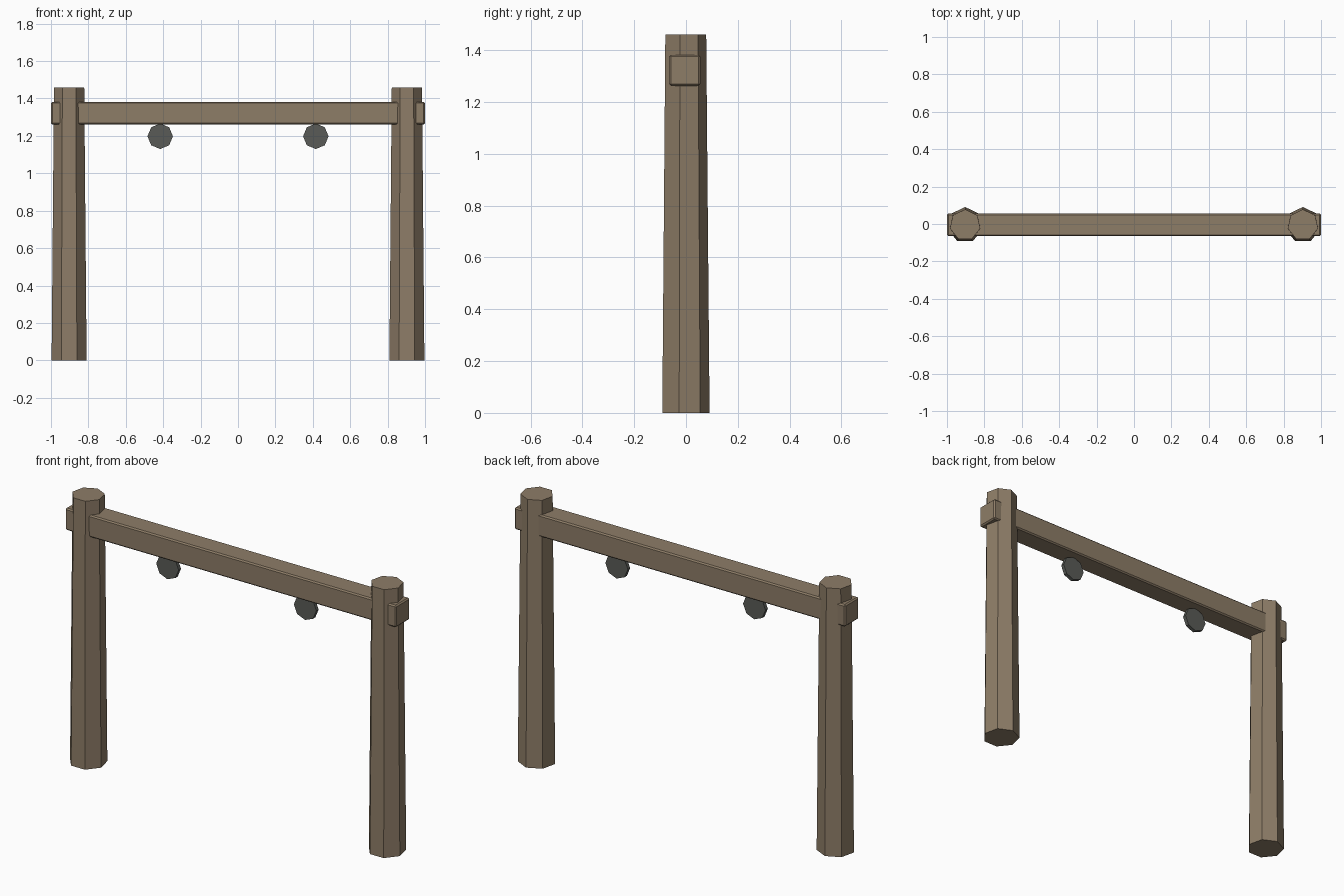
import bpy
from math import pi

cube = bpy.data.objects.get("Cube")
if cube:
    bpy.data.objects.remove(cube, do_unlink=True)


def material(name, colour):
    mat = bpy.data.materials.new(name)
    mat.use_nodes = True
    mat.diffuse_color = (*colour, 1)
    bsdf = next(n for n in mat.node_tree.nodes if n.type == "BSDF_PRINCIPLED")
    bsdf.inputs["Base Color"].default_value = (*colour, 1)
    return mat


def finish(name, mat):
    obj = bpy.context.object
    obj.name = name
    obj.data.materials.append(mat)
    return obj


wood = material("weathered wood", (0.27, 0.205, 0.137))
iron = material("dark iron", (0.10, 0.105, 0.095))

POST_HEIGHT = 1.46
POST_X = 0.903
CENTRE_Y = -0.005
BEAM_Z = 1.322

for side, sign in (("left", 1), ("right", -1)):
    # Tapered seven-sided post, one edge facing the back
    bpy.ops.mesh.primitive_cone_add(
        vertices=7, radius1=0.096, radius2=0.083, depth=POST_HEIGHT,
        location=(sign * POST_X, CENTRE_Y, POST_HEIGHT / 2))
    finish(f"{side}_post", wood)

    # Thin eight-sided plate hanging under the beam
    bpy.ops.mesh.primitive_cylinder_add(
        vertices=8, radius=0.068, depth=0.02,
        location=(sign * 0.416, CENTRE_Y, 1.198), rotation=(pi / 2, 0, 0))
    finish(f"{side}_hanging_ring", iron)

# Crossbeam running through both posts, with chamfered edges
bpy.ops.mesh.primitive_cube_add(size=1, location=(0, CENTRE_Y, BEAM_Z))
beam = finish("crossbeam", wood)
beam.scale = (2, 0.12, 0.12)
bpy.ops.object.transform_apply(location=False, rotation=False, scale=True)
bevel = beam.modifiers.new("chamfer", "BEVEL")
bevel.width = 0.007
bevel.segments = 1
